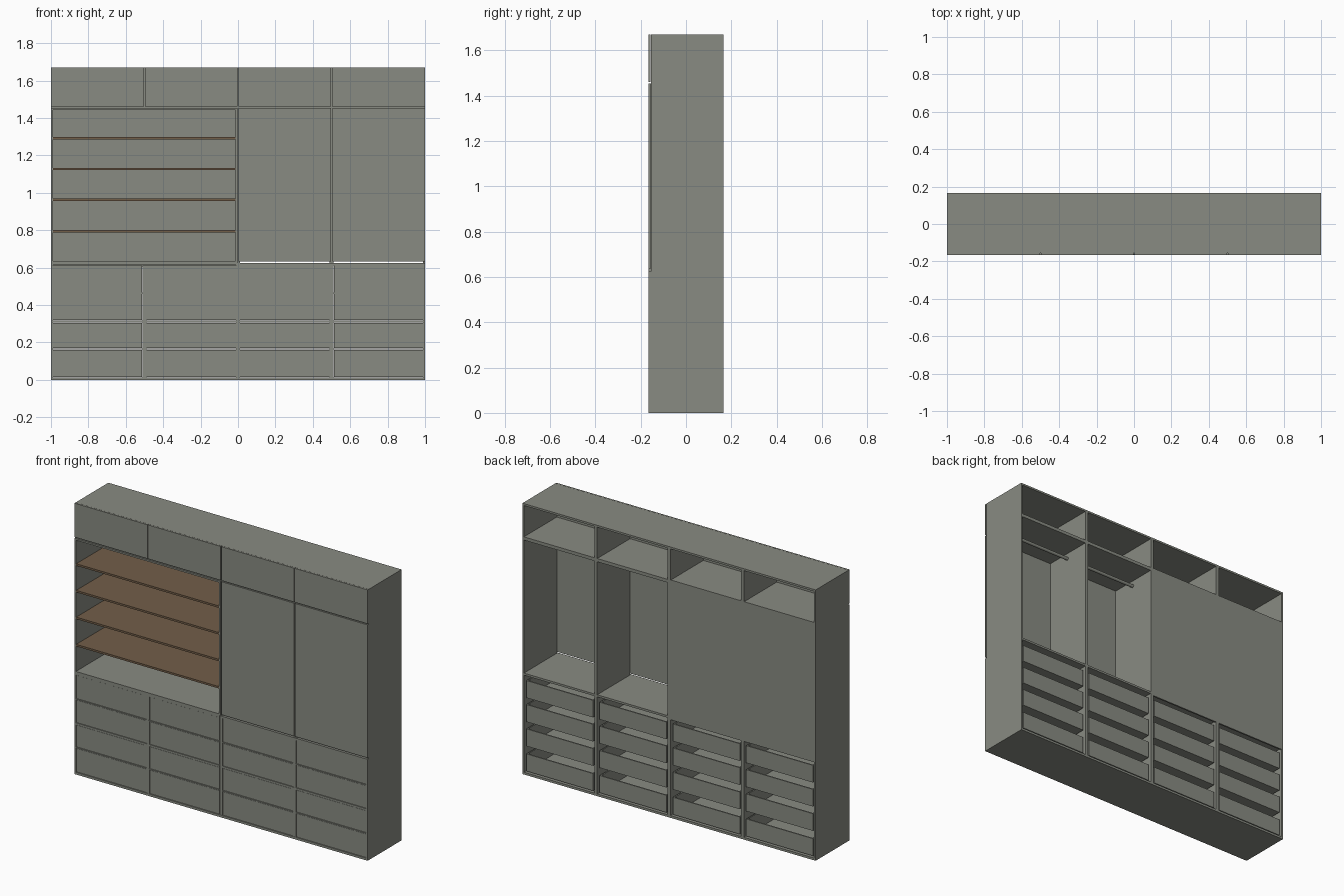
import bpy, bmesh, math

if "Cube" in bpy.data.objects:
    bpy.data.objects.remove(bpy.data.objects["Cube"])

def mat(name, col):
    m = bpy.data.materials.new(name)
    m.diffuse_color = (*col, 1)
    m.use_nodes = True
    m.node_tree.nodes["Principled BSDF"].inputs["Base Color"].default_value = m.diffuse_color
    return m

GREY = mat("warm_grey_panel", (0.25, 0.26, 0.225))
BROWN = mat("brown_wood", (0.17, 0.112, 0.066))

def boxes(name, specs, material=GREY):
    """One object made of boxes given as (x0, x1, y0, y1, z0, z1)."""
    bm = bmesh.new()
    for x0, x1, y0, y1, z0, z1 in specs:
        vs = bmesh.ops.create_cube(bm, size=1)["verts"]
        for v in vs:
            v.co.x = x1 if v.co.x > 0 else x0
            v.co.y = y1 if v.co.y > 0 else y0
            v.co.z = z1 if v.co.z > 0 else z0
    me = bpy.data.meshes.new(name)
    bm.to_mesh(me)
    bm.free()
    me.materials.append(material)
    ob = bpy.data.objects.new(name, me)
    bpy.context.collection.objects.link(ob)
    return ob

F, B = -0.165, 0.165          # front and back planes
C = F + 0.01                  # carcass front, behind the overlay doors
T = 0.01                      # board thickness
H, MID, UP = 1.67, 0.625, 1.457   # total height, drawer unit top, top cabinet base

# Outer carcass
for name, x0 in (("left_side", -1), ("right_side", 1 - T)):
    boxes(name, [(x0, x0 + T, F, B, 0, MID), (x0, x0 + T, C, B, MID, H)])
boxes("top_board", [(-1 + T, 1 - T, C, B, H - 0.012, H)])
boxes("base_board", [(-1 + T, 1 - T, F, B, 0, 0.014)])
boxes("centre_divider", [(-T, T, F + 0.002, B, 0.014, MID), (-T, T, C, B, MID, H - 0.012)])
boxes("upper_deck", [(-1 + T, -T, C, B, UP - 0.012, UP + 0.008),
                     (T, 1 - T, C, B, UP - 0.012, UP + 0.008)])
boxes("drawer_deck", [(-1 + T, -T, F, B, 0.613, 0.635), (T, 1 - T, F, B, 0.612, MID)])

# Top cabinets: dividers and four doors
boxes("top_dividers", [(s * 0.5 - T, s * 0.5 + T, C, B, UP + 0.008, H - 0.012) for s in (-1, 1)])
for i in range(4):
    x = -1 + i * 0.5
    a = x + (0.004 if i == 2 else 0.0015 if i else 0)
    b = x + 0.5 - (0.004 if i == 1 else 0.0015 if i < 3 else 0)
    boxes(f"top_door_{i + 1}", [(a, b, F, C - 0.001, UP + 0.004, H)])

# Open shelf bay: front frame, back panel, brown shelves
boxes("shelf_frame", [(-1, -1 + T, F, C, MID, UP - 0.003), (-0.013, -0.004, F, C, MID, UP - 0.003),
                      (-1 + T, -0.013, F, C, UP - 0.013, UP - 0.003)])
boxes("shelf_back", [(-1 + T, -T, B - 0.01, B, 0.605, UP + 0.01)])
for i, z in enumerate((0.795, 0.963, 1.128, 1.292)):
    boxes(f"shelf_{i + 1}", [(-1 + T, -T, F + 0.003, B - 0.01, z - 0.006, z + 0.006)], BROWN)

# Hanging bays: divider, two tall doors, two rails
boxes("hanging_divider", [(0.49, 0.51, C, B, MID, UP - 0.012)])
for i, (a, b) in enumerate(((0.004, 0.496), (0.504, 1.0))):
    boxes(f"tall_door_{i + 1}", [(a, b, F, C - 0.001, 0.634, UP - 0.003)])
    bpy.ops.mesh.primitive_cylinder_add(vertices=16, radius=0.01, depth=0.48,
        location=(0.25 + i * 0.5, 0, 1.41), rotation=(0, math.pi / 2, 0))
    rod = bpy.context.object
    rod.name = f"hanging_rail_{i + 1}"
    rod.data.materials.append(GREY)
    bpy.ops.object.shade_smooth_by_angle()

# Drawer unit: dividers, front rails, sixteen drawers
boxes("drawer_dividers", [(s * 0.5 - T, s * 0.5 + T, F + 0.002, B, 0.014, 0.612) for s in (-1, 1)])
ROWS = [(0.016, 0.160), (0.170, 0.304), (0.320, 0.458), (0.468, 0.611)]
boxes("drawer_rails", [(a, b, F + 0.001, F + 0.05, ROWS[r][1] + 0.002, ROWS[r + 1][0] - 0.002)
                       for r in range(3) for a, b in ((-1 + T, -T), (T, 1 - T))])
for c in range(4):
    a, b = -1 + c * 0.5 + T + 0.002, -1 + (c + 1) * 0.5 - T - 0.002
    for r, (z0, z1) in enumerate(ROWS):
        p, q, w = a + 0.01, b - 0.01, 0.008
        l, h, y0, y1 = z0 + 0.006, z0 + 0.112, F + 0.015, B - 0.006
        boxes(f"drawer_{c + 1}_{r + 1}", [
            (a, b, F + 0.003, y0, z0, z1),                # front
            (p, q, y0, y1, l, l + w),                     # floor
            (p, p + w, y0, y1, l + w, h),                 # sides
            (q - w, q, y0, y1, l + w, h),
            (p + w, q - w, y1 - w, y1, l + w, h)])        # back
